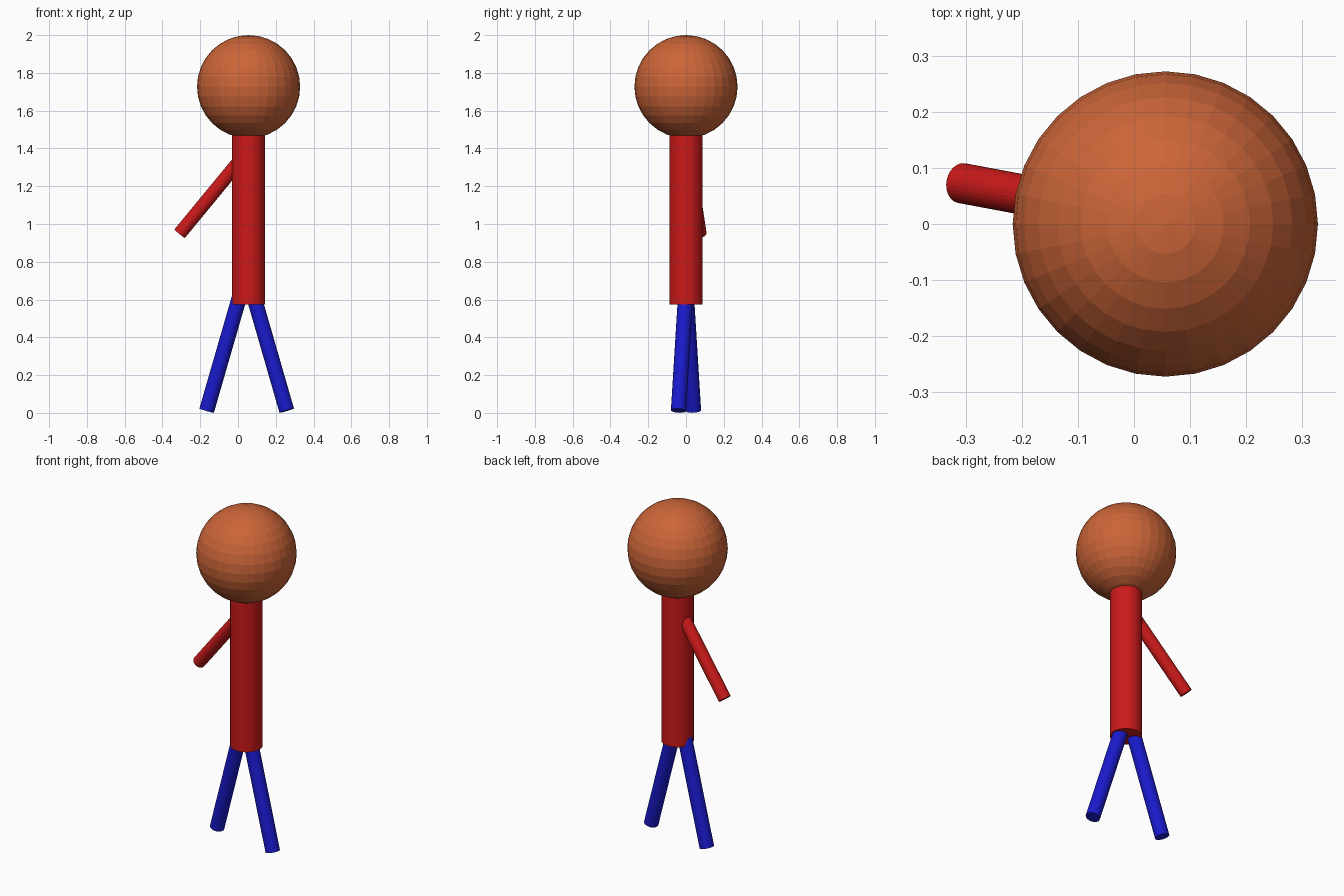
import bpy
from mathutils import Vector

cube = bpy.data.objects.get("Cube")
if cube:
    bpy.data.objects.remove(cube, do_unlink=True)


def make_material(name, rgb):
    mat = bpy.data.materials.new(name)
    mat.use_nodes = True
    colour = (*rgb, 1.0)
    mat.diffuse_color = colour
    mat.node_tree.nodes["Principled BSDF"].inputs["Base Color"].default_value = colour
    return mat


def finish(name, mat):
    obj = bpy.context.object
    obj.name = name
    obj.data.materials.append(mat)
    return obj


def rod(name, start, end, radius, mat):
    """Capped cylinder between two points."""
    a, b = Vector(start), Vector(end)
    axis = b - a
    bpy.ops.mesh.primitive_cylinder_add(
        vertices=32, radius=radius, depth=axis.length, location=(a + b) / 2,
        rotation=axis.to_track_quat('Z', 'Y').to_euler())
    return finish(name, mat)


skin = make_material("skin", (0.6, 0.13, 0.04))
shirt = make_material("shirt", (0.6, 0.01, 0.01))
trousers = make_material("trousers", (0.01, 0.01, 0.6))

BODY_X = 0.056

# Head: faceted ball
bpy.ops.mesh.primitive_uv_sphere_add(
    segments=32, ring_count=16, radius=0.273, location=(BODY_X, 0, 1.727))
finish("head", skin)

# Torso, running just into the head
rod("torso", (BODY_X, 0, 0.575), (BODY_X, 0, 1.49), 0.088, shirt)

# Single arm, rooted inside the torso
rod("right_arm", (0.03, 0.01, 1.36), (-0.308, 0.073, 0.95), 0.036, shirt)

# Legs in a stride, meeting inside the torso
for name, side in (("left_leg", 1), ("right_leg", -1)):
    rod(name, (0.046 + side * 0.025, 0, 0.66),
        (0.046 + side * 0.212, side * -0.04, 0.012), 0.04, trousers)
